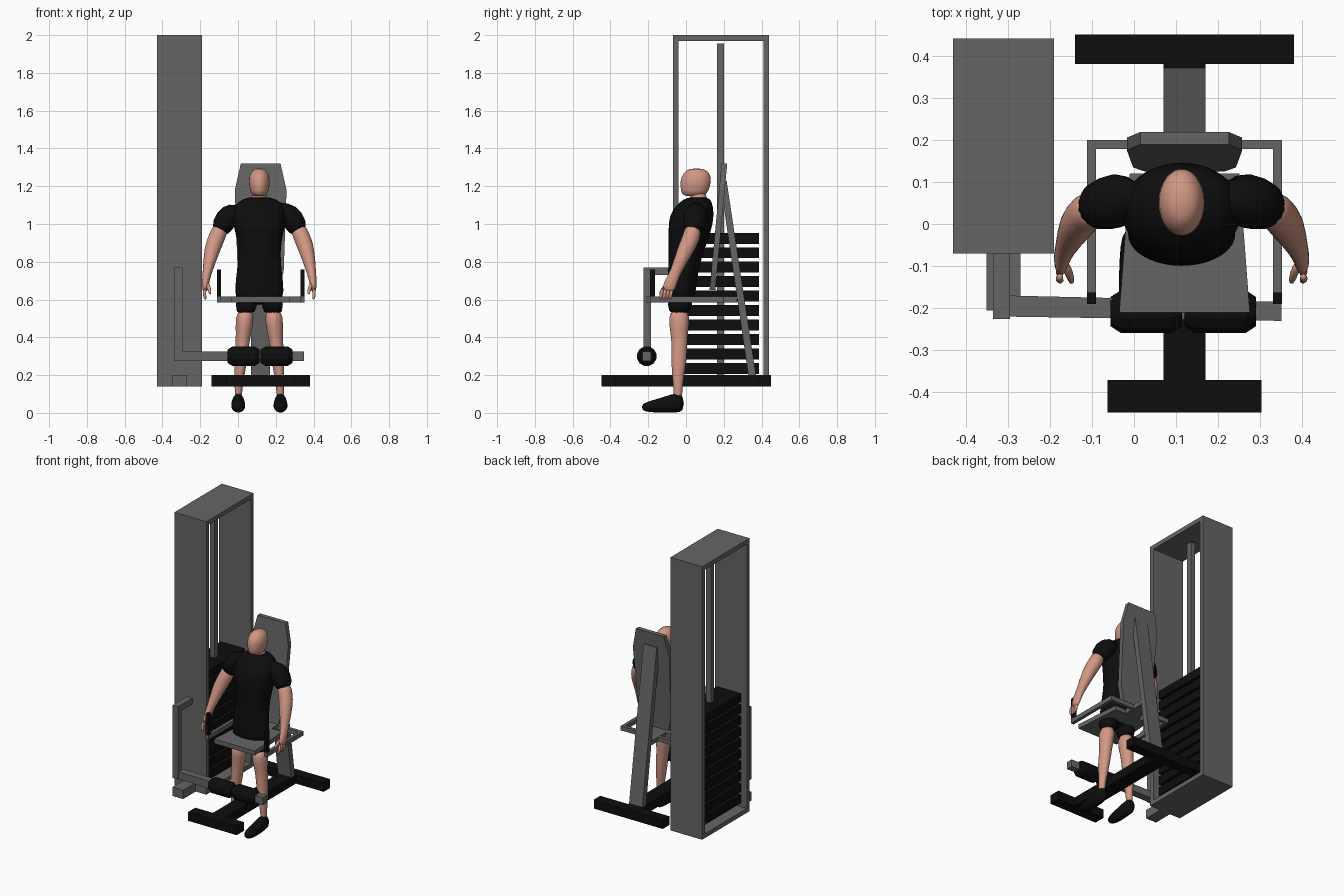
import bpy, bmesh, math
from mathutils import Vector

cube = bpy.data.objects.get("Cube")
if cube:
    bpy.data.objects.remove(cube, do_unlink=True)


def material(name, red, green, blue):
    mat = bpy.data.materials.new(name)
    mat.use_nodes = True
    mat.diffuse_color = (red, green, blue, 1)
    shader = next(n for n in mat.node_tree.nodes if n.type == 'BSDF_PRINCIPLED')
    shader.inputs["Base Color"].default_value = mat.diffuse_color
    return mat


GREY = material("frame grey", .13, .13, .13)
BLACK = material("matte black", .004, .004, .004)
SKIN = material("skin", .64, .31, .23)


def finish(name, mat, bm, smooth=False):
    bmesh.ops.recalc_face_normals(bm, faces=bm.faces)
    mesh = bpy.data.meshes.new(name)
    bm.to_mesh(mesh)
    bm.free()
    mesh.materials.append(mat)
    part = bpy.data.objects.new(name, mesh)
    bpy.context.collection.objects.link(part)
    if smooth:
        for face in mesh.polygons:
            face.use_smooth = True
        rounding = part.modifiers.new("rounding", 'SUBSURF')
        rounding.levels = rounding.render_levels = 1


def bridge(bm, loops):
    """Close a row of vertex loops into a solid."""
    for a, b in zip(loops, loops[1:]):
        for k in range(len(a)):
            bm.faces.new((a[k - 1], a[k], b[k], b[k - 1]))
    bm.faces.new(loops[0])
    bm.faces.new(loops[-1])


def prism(name, mat, outline, offset):
    """Flat outline swept along an offset."""
    bm = bmesh.new()
    start = [bm.verts.new(p) for p in outline]
    end = [bm.verts.new(Vector(p) + Vector(offset)) for p in outline]
    bridge(bm, [start, end])
    finish(name, mat, bm)


def box(name, mat, xs, ys, zs):
    (left, right), (front, back), (low, high) = xs, ys, zs
    floor = [(left, front, low), (right, front, low), (right, back, low), (left, back, low)]
    prism(name, mat, floor, (0, 0, high - low))


def around(centre, width):
    return centre - width / 2, centre + width / 2


def loft(name, mat, rings, axis=None, sides=14, smooth=True):
    """Skin over elliptical rings (x, y, z, width, depth); follows the path if no axis."""
    bm = bmesh.new()
    centres = [Vector(ring[:3]) for ring in rings]
    last = len(rings) - 1
    loops = []
    for i, (*_, width, depth) in enumerate(rings):
        along = axis or centres[min(i + 1, last)] - centres[max(i - 1, 0)]
        along = along.normalized()
        side = Y if abs(along.x) > .9 else X
        side = (side - along * side.dot(along)).normalized()
        across = along.cross(side)
        turns = [math.tau * (k + .5) / sides for k in range(sides)]
        loops.append([bm.verts.new(centres[i] + side * math.cos(t) * width
                                   + across * math.sin(t) * depth) for t in turns])
    bridge(bm, loops)
    finish(name, mat, bm, smooth)


X, Y, Z = Vector((1, 0, 0)), Vector((0, 1, 0)), Vector((0, 0, 1))
MID = .12        # centre of the bench
BODY = .113      # centre of the person
FLOOR = .14      # underside of the machine
DECK = .2        # upper side of the base bars
SEAT = .585      # underside of the seat
TOP = 2
WALL = .03       # thickness of the tower walls

# Weight tower: open frame, guide rod and plate stack
tower_x = around(-.31, .24)
front, back = -.07, .44
tower_z = (FLOOR, TOP)
box("tower_front", GREY, tower_x, (front, front + WALL), tower_z)
box("tower_back", GREY, tower_x, (back - WALL, back), tower_z)
inside = (front + WALL, back - WALL)
box("tower_top", GREY, tower_x, inside, (TOP - WALL, TOP))
box("tower_bottom", GREY, tower_x, inside, (FLOOR, FLOOR + WALL))
rod = around(-.31, .036)
box("guide_rod", GREY, rod, around(.183, .036), (FLOOR, 1.955))
for i in range(10):
    level = DECK + .035 + i * .0766
    box("weight_plate", BLACK, around(-.31, .18), around(.183, .405), around(level, .058))

# Lever arm with leg rollers
post_x = around(-.315, .04)
box("lever_foot", GREY, around(-.31, .08), (-.205, DECK), (FLOOR, DECK))
box("lever_top_arm", GREY, post_x, (-.225, front), (.73, .77))
box("lever_post", GREY, post_x, (-.225, -.185), (.275, .73))
prism("lever_bar", GREY, [(post_x[1], -.22, .275), (.35, -.23, .275),
                          (.35, -.185, .275), (post_x[1], -.17, .275)], (0, 0, .05))
for side in (-1, 1):
    centre = MID - .003 + side * .0875
    profile = [(-.085, .036), (-.06, .053), (.06, .053), (.085, .036)]
    loft("leg_roller", BLACK, [(centre + along, -.208, .3, r, r) for along, r in profile],
         sides=12, smooth=False)

# Floor base
beam_x = around(MID, .1)
box("front_foot_bar", BLACK, around(MID, .366), (-.447, -.37), (FLOOR, DECK))
box("rear_foot_bar", BLACK, around(MID, .52), (.38, .45), (FLOOR, DECK))
box("base_beam", BLACK, beam_x, (-.37, .38), (FLOOR, DECK))

# Sloped post, back pad and seat
left = beam_x[0]
prism("back_post", GREY, [(left, .33, DECK), (left, .37, DECK),
                          (left, .215, 1.23), (left, .18, 1.23)], X * .1)
half = [(.105, 1.32), (.137, 1.18), (.122, .75), (.095, .65)]
outline = half + [(-x, z) for x, z in reversed(half)]
prism("back_pad", GREY, [(MID + x, .063 + z * .095, z) for x, z in outline], Y * WALL)
prism("seat", GREY, [(MID - .155, -.21, SEAT), (MID + .155, -.21, SEAT),
                     (MID + .13, .12, SEAT), (MID - .13, .12, SEAT)], Z * WALL)
frame_z = (SEAT, SEAT + WALL)
box("seat_bracket", GREY, beam_x, (.12, .27), frame_z)

# Arm frame with upright grips
box("arm_frame_rear", GREY, around(MID, .464), (.178, .2), frame_z)
for side in (-1, 1):
    rail = around(MID + side * .221, .022)
    box("arm_frame_side", GREY, rail, (-.19, .178), frame_z)
    box("hand_grip", BLACK, rail, (-.19, -.163), (SEAT + WALL, .76))


def body(name, mat, rings, side=1, **options):
    """Loft measured outward from the body centre."""
    loft(name, mat, [(BODY + side * x, *rest) for x, *rest in rings], **options)


# Head and torso
body("neck", SKIN, [(0, .075, 1.07, .045, .045), (0, .06, 1.2, .043, .05)], axis=Z)
body("head", SKIN, [
    (0, .04, 1.145, .033, .055), (0, .046, 1.17, .05, .076), (0, .052, 1.23, .06, .086),
    (0, .056, 1.27, .05, .073), (0, .056, 1.296, .026, .036)], axis=Z)
body("shirt", BLACK, [
    (0, -.03, .57, .12, .066), (0, -.025, .64, .134, .078), (0, -.015, .75, .12, .08),
    (0, 0, .85, .11, .092), (0, .02, .96, .128, .115), (0, .03, 1.05, .155, .122),
    (0, .05, 1.115, .125, .09), (0, .065, 1.145, .06, .055)], axis=Z, sides=20)

# Limbs, mirrored about the body centre
for side, label in ((-1, "right"), (1, "left")):
    body(label + "_sleeve", BLACK, [
        (.08, .06, 1.08, .05, .06), (.13, .06, 1.065, .062, .07),
        (.18, .05, 1.03, .064, .066), (.215, .036, .95, .053, .054)], side)
    body(label + "_arm", SKIN, [
        (.2, .04, .99, .045, .047), (.225, .03, .93, .045, .047),
        (.25, 0, .87, .045, .046), (.278, -.06, .735, .023, .026),
        (.285, -.08, .69, .02, .036), (.288, -.1, .64, .014, .034)], side)
    for k in range(4):
        y = -.123 + k * .017
        body(label + "_finger", SKIN, [
            (.288, y, .66, .01, .01), (.292, y - .01, .625, .01, .01),
            (.284, y - .012, .598, .007, .007)], side, sides=8)
    body(label + "_thumb", SKIN, [
        (.28, -.09, .69, .012, .014), (.265, -.12, .66, .011, .011),
        (.26, -.142, .625, .007, .007)], side, sides=8)
    body(label + "_short_leg", BLACK, [
        (.062, -.03, .64, .062, .07), (.074, -.034, .51, .063, .07)], side, axis=Z)
    body(label + "_leg", SKIN, [
        (.074, -.035, .55, .05, .058), (.08, -.037, .46, .048, .054),
        (.088, -.034, .38, .036, .041), (.098, -.038, .29, .038, .045),
        (.11, -.043, .14, .02, .024), (.112, -.043, .06, .02, .023)], side, axis=Z)
    body(label + "_shoe", BLACK, [
        (.112, -.01, .05, .026, .042), (.112, -.05, .055, .035, .056),
        (.112, -.12, .042, .038, .042), (.112, -.2, .032, .039, .03),
        (.112, -.235, .03, .018, .016)], side, axis=Y)
